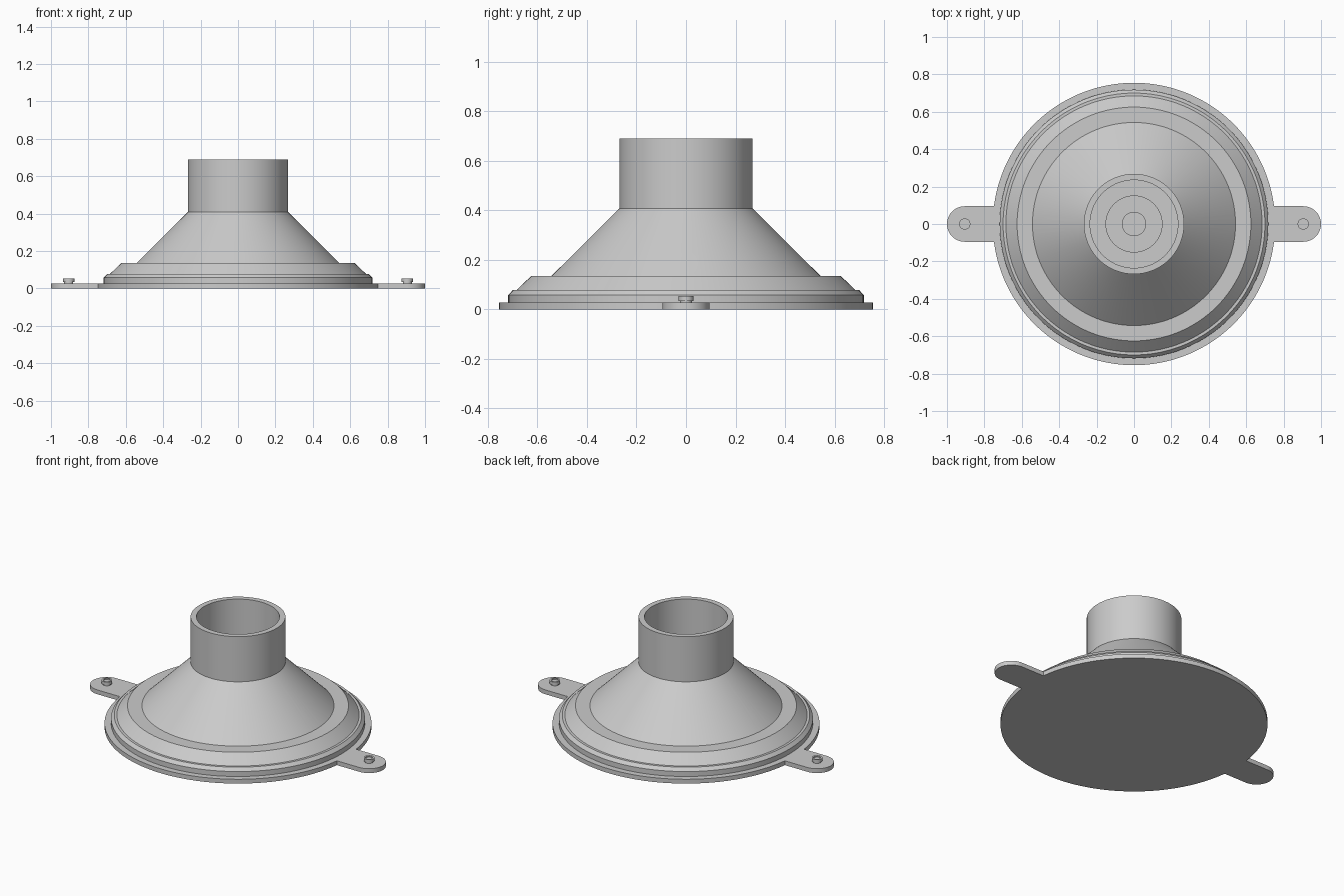
import bpy, bmesh, math

if "Cube" in bpy.data.objects:
    bpy.data.objects.remove(bpy.data.objects["Cube"], do_unlink=True)

grey = bpy.data.materials.new("plain grey")
grey.use_nodes = True
grey.diffuse_color = (0.6, 0.6, 0.6, 1)
grey.node_tree.nodes["Principled BSDF"].inputs["Base Color"].default_value = (0.6, 0.6, 0.6, 1)


def make_object(name, bm):
    bmesh.ops.recalc_face_normals(bm, faces=bm.faces)
    mesh = bpy.data.meshes.new(name)
    bm.to_mesh(mesh)
    bm.free()
    mesh.materials.append(grey)
    obj = bpy.data.objects.new(name, mesh)
    bpy.context.collection.objects.link(obj)
    return obj


def select_only(obj):
    bpy.ops.object.select_all(action='DESELECT')
    obj.select_set(True)
    bpy.context.view_layer.objects.active = obj


def smooth(obj):
    select_only(obj)
    bpy.ops.object.shade_smooth_by_angle(angle=math.radians(25))


def lathe(name, profile, segments, x=0):
    """Revolve (radius, height) points about a vertical axis; both ends are capped."""
    bm = bmesh.new()
    rings = []
    for r, z in profile:
        rings.append([bm.verts.new((x + r * math.cos(t), r * math.sin(t), z))
                      for t in (2 * math.pi * i / segments for i in range(segments))])
    for a, b in zip(rings, rings[1:]):
        for i in range(segments):
            j = (i + 1) % segments
            bm.faces.new((a[i], a[j], b[j], b[i]))
    bm.faces.new(rings[0])
    bm.faces.new(rings[-1])
    return make_object(name, bm)


# Stepped flange, cone and neck, with the stepped bore inside
body = lathe("funnel_body", [
    (0.755, 0), (0.755, 0.027), (0.718, 0.027), (0.718, 0.058),
    (0.70, 0.077), (0.685, 0.077), (0.625, 0.135), (0.543, 0.135),
    (0.268, 0.408), (0.268, 0.69),
    (0.235, 0.69), (0.235, 0.41), (0.15, 0.41), (0.15, 0.18)], 128)

# Cross hole drilled through both sides of the cone
bm = bmesh.new()
bmesh.ops.create_cone(bm, cap_ends=True, segments=48, radius1=0.048, radius2=0.048, depth=1.3)
for v in bm.verts:
    v.co = (v.co.z, v.co.y, v.co.x + 0.184)
drill = make_object("drill_cutter", bm)
drill.hide_render = True
cut = body.modifiers.new("cross_hole", 'BOOLEAN')
cut.operation = 'DIFFERENCE'
cut.solver = 'EXACT'
cut.object = drill
select_only(body)
bpy.ops.object.modifier_apply(modifier=cut.name)
bpy.data.objects.remove(drill, do_unlink=True)
smooth(body)

# Post in the middle of the bore
smooth(lathe("centre_post", [(0.065, 0.1), (0.065, 0.25)], 48))

# Mounting ears with rounded ends, and their studs
EAR_X, EAR_R, FLANGE_R = 0.905, 0.095, 0.754
for side, sign in (("left", 1), ("right", -1)):
    spread = math.asin(EAR_R / FLANGE_R)
    outline = []
    for i in range(33):
        t = math.pi * (i / 32 - 0.5)
        outline.append((EAR_X + EAR_R * math.cos(t), EAR_R * math.sin(t)))
    for i in range(9):
        t = spread * (1 - i / 4)
        outline.append((FLANGE_R * math.cos(t), FLANGE_R * math.sin(t)))
    bm = bmesh.new()
    base = bm.faces.new([bm.verts.new((sign * x, y, 0)) for x, y in outline])
    top = bmesh.ops.extrude_face_region(bm, geom=[base], use_keep_orig=True)
    for v in top["geom"]:
        if isinstance(v, bmesh.types.BMVert):
            v.co.z = 0.027
    smooth(make_object(side + "_ear", bm))

    smooth(lathe(side + "_stud", [
        (0.024, 0.02), (0.024, 0.034), (0.03, 0.034), (0.03, 0.053),
        (0.02, 0.053), (0.02, 0.046)], 32, x=sign * EAR_X))
